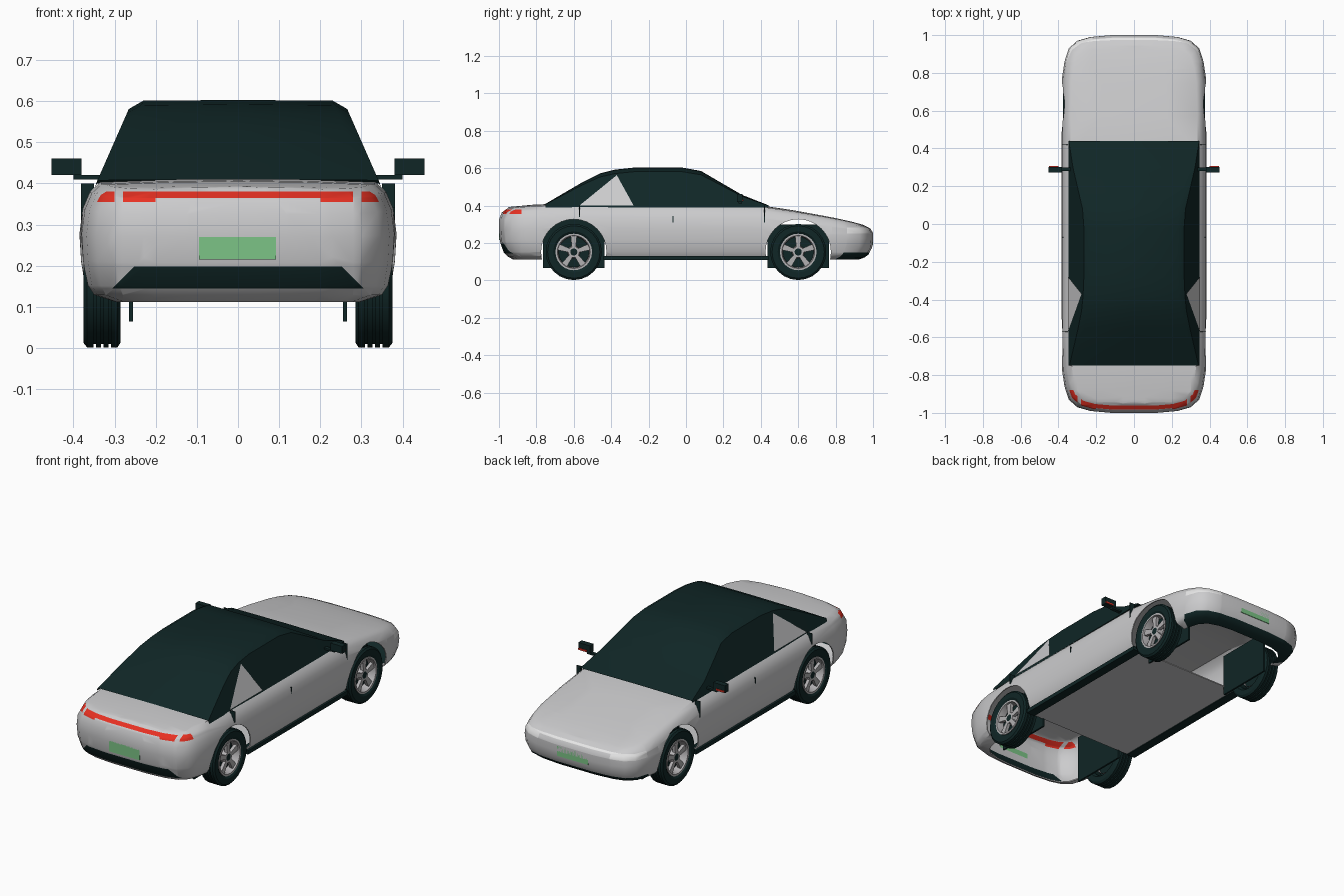
import bpy, bmesh, math
from mathutils import Matrix, Vector

if "Cube" in bpy.data.objects:
    bpy.data.objects.remove(bpy.data.objects["Cube"])


def material(name, rgb):
    m = bpy.data.materials.new(name)
    m.use_nodes = True
    m.diffuse_color = (*rgb, 1)
    m.node_tree.nodes["Principled BSDF"].inputs["Base Color"].default_value = (*rgb, 1)
    return m


PAINT = material("silver paint", (0.6, 0.6, 0.61))
DARK = material("dark glass and rubber", (0.005, 0.019, 0.019))
RED = material("red lamp", (0.8, 0.03, 0.016))
GREEN = material("green plate", (0.2, 0.55, 0.24))
LAMP = material("white lamp", (0.85, 0.85, 0.85))
RIM = material("wheel metal", (0.45, 0.44, 0.45))


def finish(name, bm, *mats, angle=35):
    bmesh.ops.remove_doubles(bm, verts=bm.verts, dist=0.0005)
    bmesh.ops.recalc_face_normals(bm, faces=bm.faces)
    mesh = bpy.data.meshes.new(name)
    bm.to_mesh(mesh)
    bm.free()
    obj = bpy.data.objects.new(name, mesh)
    bpy.context.collection.objects.link(obj)
    for m in mats:
        mesh.materials.append(m)
    bpy.ops.object.select_all(action='DESELECT')
    obj.select_set(True)
    bpy.context.view_layer.objects.active = obj
    if angle:
        bpy.ops.object.shade_smooth_by_angle(angle=math.radians(angle))
    return obj


def box(name, lo, hi, mat):
    lo, hi = Vector(lo), Vector(hi)
    bm = bmesh.new()
    bmesh.ops.create_cube(bm, size=1, matrix=Matrix.Translation((lo + hi) / 2)
                          @ Matrix.Diagonal((*(hi - lo), 1)))
    return finish(name, bm, mat, angle=0)


def side_box(name, s, lo, hi, mat):
    a, b = sorted((s * lo[0], s * hi[0]))
    return box(name, (a, *lo[1:]), (b, *hi[1:]), mat)


def skin(bm, rows):
    """Quads between neighbouring rows of points."""
    grid = [[bm.verts.new(p) for p in row] for row in rows]
    for r, q in zip(grid, grid[1:]):
        for i in range(len(r) - 1):
            bm.faces.new((r[i], r[i + 1], q[i + 1], q[i]))


def interp(table, v):
    for (a, p), (b, q) in zip(table, table[1:]):
        if v <= b:
            return p + (q - p) * (v - a) / (b - a)
    return table[-1][1]


# Body shell: a plan outline carried through rings from sill to centre line
half = [(0, 1), (.12, 1), (.23, .99), (.3, .97), (.345, .93), (.368, .86),
        (.38, .78), (.385, .6), (.385, .4)]
outline = [(x, -y) for x, y in half] + [(.385, 0)] + half[::-1]
rings = [(.8, .925, 0), (.93, .955, .06), (.965, .975, .14), (.99, .995, .35),
         (1, 1, .58), (.98, 1, .78), (.935, .985, .92), (.87, .955, 1),
         (.45, .95, 1.02), (0, .94, 1.03)]
deck = [(-1, .385), (-.85, .398), (-.6, .403), (.4, .396), (.65, .362), (.9, .318), (1, .293)]
BASE = .112

bm = bmesh.new()
for s in (1, -1):
    skin(bm, [[(s * x * sx, y * sy, BASE + t * (interp(deck, y) - BASE)) for x, y in outline]
              for sx, sy, t in rings])
body = finish("body", bm, PAINT, DARK, RED, LAMP, angle=0)
mod = body.modifiers.new("skin", 'SOLIDIFY')
mod.thickness = .006
mod.offset = -1

# Wheel arches
AXLES = (-.6, .6)
HUB_Z = .152
cutters = []
for y in AXLES:
    bm = bmesh.new()
    bmesh.ops.create_cone(bm, cap_ends=True, segments=32, radius1=.175, radius2=.175, depth=1,
                          matrix=Matrix.Translation((0, y, HUB_Z)) @ Matrix.Rotation(math.pi / 2, 4, 'Y'))
    c = finish("arch_cutter", bm, angle=0)
    c.hide_render = True
    cutters.append(c)
    mod = body.modifiers.new("arch", 'BOOLEAN')
    mod.object = c
    mod.solver = 'EXACT'
bpy.ops.object.select_all(action='DESELECT')
bpy.context.view_layer.objects.active = body
body.select_set(True)
for name in [m.name for m in body.modifiers]:
    bpy.ops.object.modifier_apply(modifier=name)
for c in cutters:
    bpy.data.objects.remove(c)

# Lamps and bumper panels cut into the shell
bm = bmesh.new()
bm.from_mesh(body.data)


def cut(co, no, end):
    faces = [f for f in bm.faces if f.calc_center_median().y * end > .8]
    geom = set(faces) | {e for f in faces for e in f.edges} | {v for f in faces for v in f.verts}
    bmesh.ops.bisect_plane(bm, geom=list(geom), plane_co=co, plane_no=no, dist=1e-5)


for z in (.145, .198, .355, .365, .38):
    cut((0, 0, z), (0, 0, 1), -1)
for z in (.15, .252, .276, .284):
    cut((0, 0, z), (0, 0, 1), 1)
for s in (1, -1):
    for x in (.2, .28, .3):
        cut((s * x, 0, 0), (1, 0, 0), -1)
    cut((s * .25, 0, .2), (s, 0, 1), -1)
    cut((s * .22, 0, 0), (1, 0, 0), 1)
cut((0, -.88, 0), (0, 1, 0), -1)
cut((0, .86, 0), (0, 1, 0), 1)
for f in bm.faces:
    x, y, z = f.calc_center_median()
    x = abs(x)
    f.material_index = 0
    if y < -.88:
        if .145 < z < .198 and x + z < .45:
            f.material_index = 1
        elif .365 < z < .38 and x < .28 or .355 < z < .38 and (.2 < x < .28 or x > .3):
            f.material_index = 2
    elif y > .8 and z < .15:
        f.material_index = 1
    elif y > .86 and (.252 < z < .284 and x > .22 or .276 < z < .284):
        f.material_index = 3
bm.to_mesh(body.data)
bm.free()
bpy.ops.object.shade_smooth_by_angle(angle=math.radians(35))

# Cabin
roof = [(-.75, .408), (-.67, .455), (-.55, .525), (-.46, .57), (-.38, .59), (-.28, .601),
        (-.02, .601), (.08, .583), (.2, .513), (.3, .455), (.44, .4)]


def slant(z):
    return .345 - .44 * (z - .4)


bm = bmesh.new()
for s in (1, -1):
    rows = []
    for y, h in roof:
        shoulder = .4 + (h - .4) * .9
        w = slant(shoulder)
        rows.append([(s * .347, y, .39), (s * w, y, shoulder), (s * (w - .035), y, h), (0, y, h + .002)])
    skin(bm, rows)
finish("cabin", bm, DARK, angle=30)

for s in (1, -1):
    # Rear pillar panel
    bm = bmesh.new()
    bm.faces.new([bm.verts.new((s * (slant(z) + .004), y, z))
                  for y, z in ((-.57, .4), (-.37, .563), (-.28, .4))])
    finish("pillar_panel", bm, PAINT, angle=0)
    # Sill and door seams
    side_box("sill", s, (.32, -.44, .108), (.371, .44, .13), DARK)
    for y, lo, hi in ((-.57, .34, .4), (-.07, .28, .345), (.42, .31, .4)):
        side_box("door_seam", s, (.35, y - .002, lo), (.381, y + .002, hi), DARK)
    # Mirror
    side_box("mirror_arm", s, (.33, .28, .41), (.4, .3, .42), DARK)
    side_box("mirror", s, (.38, .272, .42), (.453, .303, .461), DARK)
    side_box("mirror_signal", s, (.4, .303, .424), (.45, .308, .432), RED)

box("floor", (-.335, -.44, .112), (.335, .44, .118), PAINT)
box("rear_plate", (-.095, -1, .215), (.092, -.992, .275), GREEN)
box("front_plate", (-.095, .99, .19), (.095, 1, .245), GREEN)


# Wheels
def lathe(name, s, y, profile, mat, sides=24):
    bm = bmesh.new()
    turns = [2 * math.pi * i / sides for i in range(sides + 1)]
    skin(bm, [[(s * x, y + r * math.cos(a), HUB_Z + r * math.sin(a)) for a in turns]
              for x, r in profile])
    return finish(name, bm, mat, angle=30)


tread = [(.3, .098), (.285, .11), (.285, .138), (.293, .15)]
for g in (.312, .33, .348):
    tread += [(g - .003, .15), (g - .003, .142), (g + .003, .142), (g + .003, .15)]
tread += [(.367, .15), (.375, .14), (.375, .11), (.366, .097), (.3, .098)]

for s in (1, -1):
    for y in AXLES:
        lathe("tyre", s, y, tread, DARK)
        lathe("rim", s, y, [(.31, .098), (.371, .098), (.371, .088), (.345, .082), (.31, .082)], RIM)
        lathe("brake_disc", s, y, [(.33, .09), (.33, 0)], DARK)
        lathe("hub", s, y, [(.33, .034), (.362, .03), (.362, .018)], RIM, 15)
        lathe("hub_cap", s, y, [(.362, .019), (.364, 0)], DARK, 15)
        bm = bmesh.new()
        for k in range(5):
            turn = Matrix.Rotation(math.pi / 2 + k * math.tau / 5, 3, 'X')
            made = bmesh.ops.create_cube(bm, size=1)["verts"]
            for v in made:
                outer = v.co.y > 0
                p = turn @ Vector((0, .088 if outer else .02, v.co.z * (.034 if outer else .02)))
                v.co = (s * (.353 + v.co.x * .018), y + p.y, HUB_Z + p.z)
        finish("spokes", bm, RIM, angle=0)
        # Inner wheel-well plate
        top = .335 if y < 0 else .3
        side_box("well_plate", s, (.255, y - .165, .065), (.265, y + .165, top), DARK)
